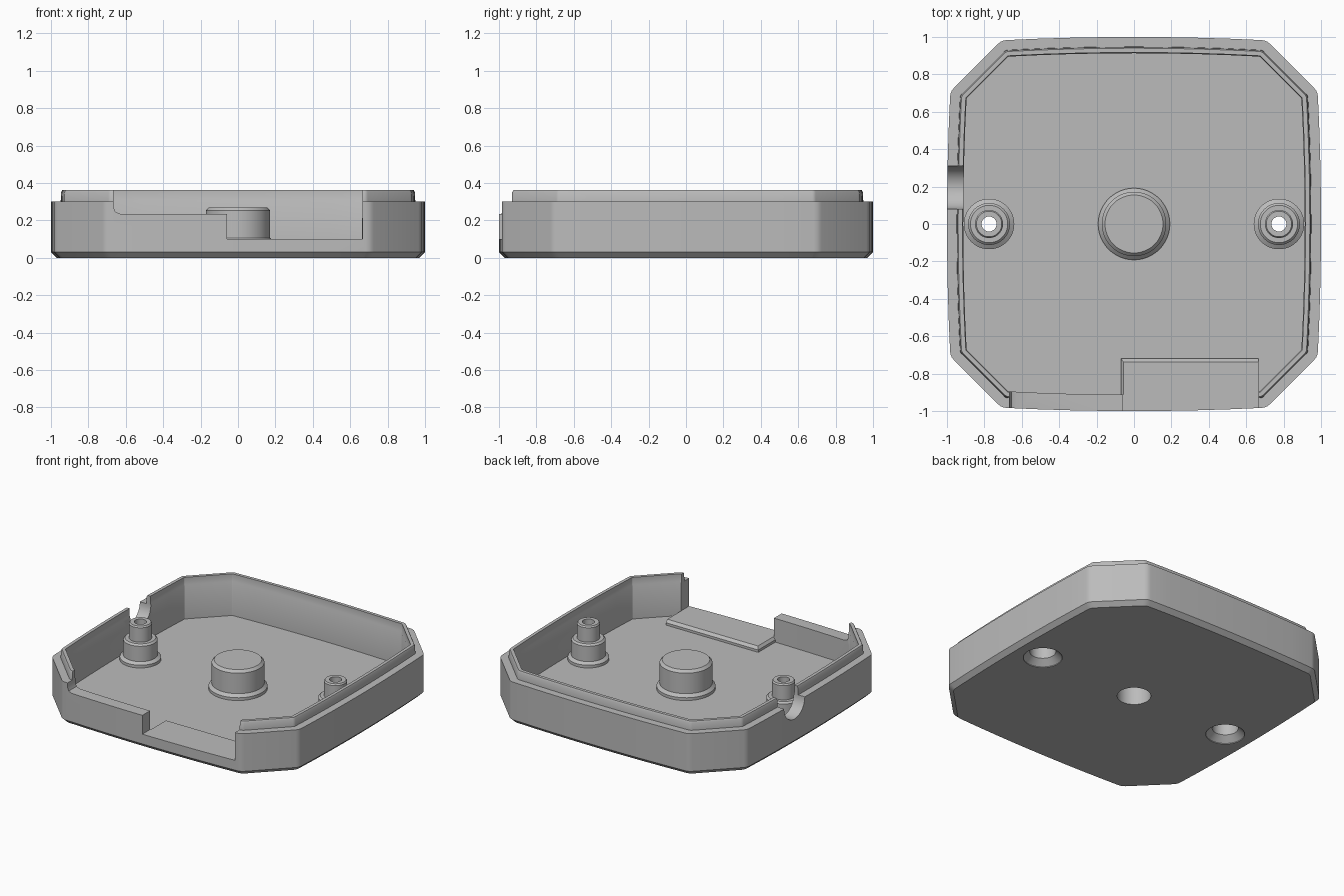
import bpy, bmesh
from math import sin, cos, pi
from mathutils import Vector

if "Cube" in bpy.data.objects:
    bpy.data.objects.remove(bpy.data.objects["Cube"], do_unlink=True)

GREY = (0.5, 0.5, 0.5, 1)
mat = bpy.data.materials.new("plain_grey")
mat.use_nodes = True
mat.diffuse_color = GREY
mat.node_tree.nodes["Principled BSDF"].inputs["Base Color"].default_value = GREY

FLOOR = 0.065
POST_X = 0.775


def loft(name, rings, closed=False):
    """Skin equal-length rings; cap the ends, or join last to first."""
    bm = bmesh.new()
    rows = [[bm.verts.new(p) for p in ring] for ring in rings]
    pairs = list(zip(rows, rows[1:]))
    if closed:
        pairs.append((rows[-1], rows[0]))
    else:
        bm.faces.new(rows[0])
        bm.faces.new(rows[-1])
    for a, b in pairs:
        for i in range(len(a)):
            j = (i + 1) % len(a)
            bm.faces.new((a[i], a[j], b[j], b[i]))
    bmesh.ops.recalc_face_normals(bm, faces=bm.faces)
    mesh = bpy.data.meshes.new(name)
    bm.to_mesh(mesh)
    bm.free()
    mesh.materials.append(mat)
    obj = bpy.data.objects.new(name, mesh)
    bpy.context.collection.objects.link(obj)
    return obj


def lathe(name, profile, x=0, closed=False, sides=48):
    """Turn (radius, z) pairs around a vertical axis at x."""
    angles = [2 * pi * i / sides for i in range(sides)]
    return loft(name, [[(x + r * cos(a), r * sin(a), z) for a in angles]
                       for r, z in profile], closed)


def activate(obj):
    bpy.ops.object.select_all(action='DESELECT')
    obj.select_set(True)
    bpy.context.view_layer.objects.active = obj


def boolean(obj, tool, operation='DIFFERENCE'):
    tool.hide_render = True
    activate(obj)
    mod = obj.modifiers.new("boolean", 'BOOLEAN')
    mod.object, mod.operation, mod.solver = tool, operation, 'EXACT'
    bpy.ops.object.modifier_apply(modifier=mod.name)
    bpy.data.objects.remove(tool, do_unlink=True)


def outline(inset, z, rounding):
    """Eight-sided ring with bowed long sides and softened corners."""
    cx, cy = 0.708 - 0.414 * inset, 0.982 - inset
    corner, before, after = Vector((cx, cy)), Vector((-1, 0.05)), Vector((1, -1))
    before.normalize()
    after.normalize()
    a, b = corner + before * rounding, corner + after * rounding
    soft = [a.lerp(corner, t).lerp(corner.lerp(b, t), t) for t in (0, 0.33, 0.67, 1)]
    steps = 8
    side = []
    for i in range(1, steps):
        x = -a.x + 2 * a.x * i / steps
        side.append(Vector((x, a.y + (1 - inset - a.y) * (1 - (x / a.x) ** 2))))
    mirrored = [Vector((p.y, p.x)) for p in reversed(soft)]
    quarter = side + soft + mirrored
    ring = []
    for k in range(4):
        for p in quarter:
            for _ in range(k):
                p = Vector((p.y, -p.x))
            ring.append((p.x, p.y, z))
    return ring


# Tray: chamfered foot, outer wall, step, thin lip, inner wall and floor
tray_profile = [(0.03, 0, 0.025), (0, 0.03, 0.025), (0, 0.30, 0.025),
                (0.052, 0.30, 0.012), (0.054, 0.35, 0.012), (0.06, 0.362, 0.012),
                (0.083, 0.362, 0.004), (0.083, 0.31, 0.004),
                (0.087, 0.30, 0.004), (0.087, FLOOR, 0.004)]
tray = loft("tray", [outline(*row) for row in tray_profile])

# Stepped opening in the front wall
opening = [(-0.665, 0.5), (-0.665, 0.27), (-0.655, 0.245), (-0.63, 0.235),
           (-0.06, 0.235), (-0.06, 0.10), (0.665, 0.10), (0.665, 0.5)]
boolean(tray, loft("opening_cutter",
                   [[(x, y, z) for x, z in opening] for y in (-1.1, -0.8)]))

# Round-bottomed cable notch in the right wall
notch = [(0.195 + 0.115 * cos(a), 0.30 + 0.115 * sin(a))
         for a in [pi + pi * i / 16 for i in range(17)]]
notch = [(0.08, 0.5)] + notch + [(0.31, 0.5)]
boolean(tray, loft("notch_cutter",
                   [[(x, y, z) for y, z in notch] for x in (-1.1, -0.85)]))

# Raised ledge behind the opening, with bevelled inner edges
ledge = [(-0.07, -0.72, 0.04), (-0.07, -0.72, 0.082), (-0.055, -0.738, 0.10)]
boolean(tray, loft("ledge", [[(x, -0.95, z), (0.665, -0.95, z), (0.665, y, z), (x, y, z)]
                             for x, y, z in ledge]), 'UNION')

# Holes through the floor
boolean(tray, lathe("centre_cutter", [(0.11, -0.1), (0.11, 0.2)]))
for x in (-POST_X, POST_X):
    boolean(tray, lathe("screw_cutter", [(0.127, -0.1), (0.127, 0.005), (0.085, 0.045),
                                         (0.085, 0.2)], x))

# Centre boss, hollow from below
boss = lathe("centre_boss", [(0.11, 0.22), (0.11, 0.05), (0.192, 0.05), (0.192, 0.085),
                             (0.172, 0.105), (0.172, 0.252), (0.155, 0.27)])

# Stepped screw posts with a through bore
post_profile = [(0.085, 0.05), (0.135, 0.05), (0.135, 0.085), (0.112, 0.10),
                (0.112, 0.21), (0.10, 0.222), (0.075, 0.222), (0.075, 0.325),
                (0.068, 0.335), (0.04, 0.335), (0.04, 0.19), (0.085, 0.19)]
posts = [lathe(name, post_profile, x, closed=True)
         for name, x in (("right_post", -POST_X), ("left_post", POST_X))]

for obj in [tray, boss] + posts:
    activate(obj)
    bpy.ops.object.shade_smooth_by_angle(angle=0.45)
